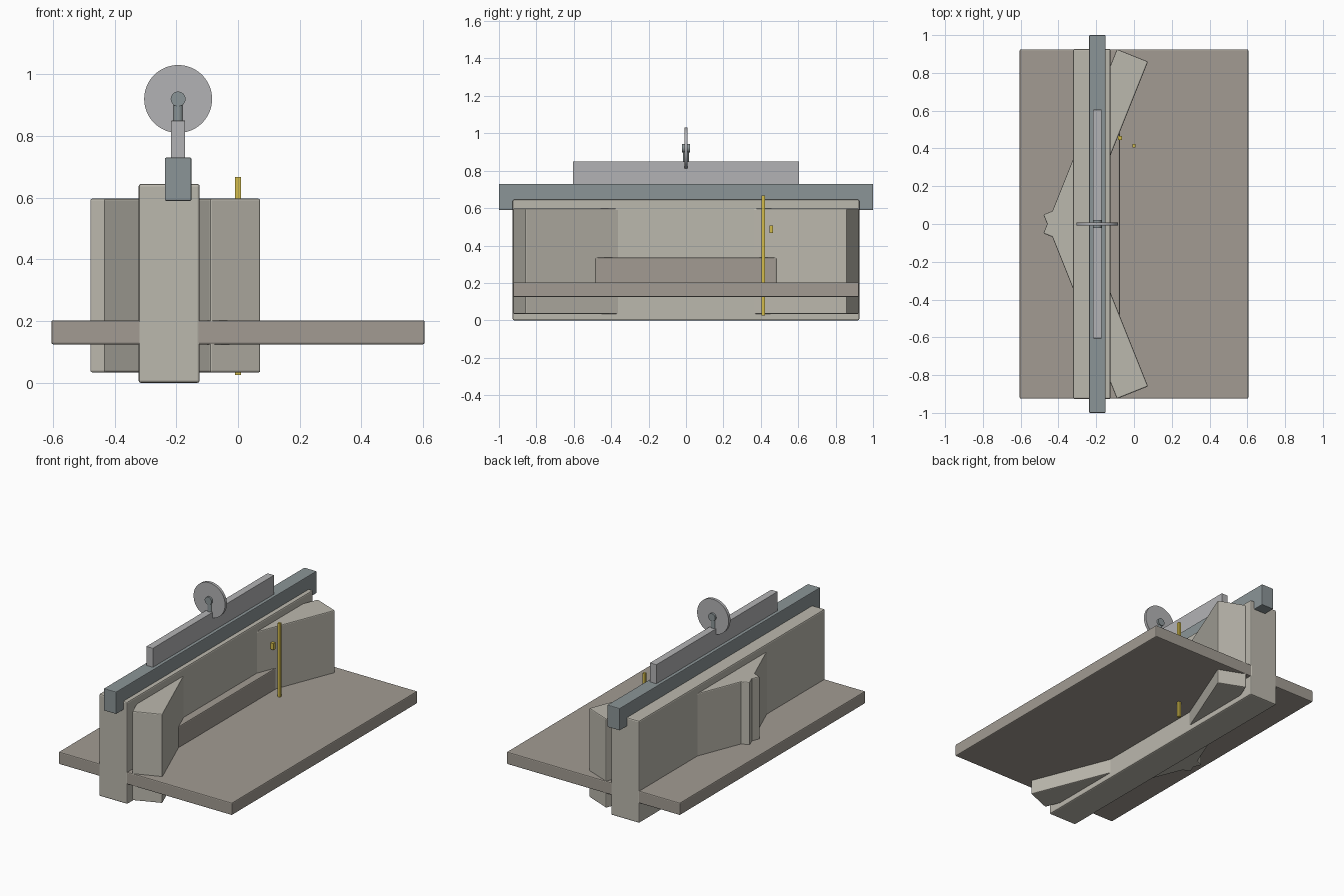
import bpy, math

if "Cube" in bpy.data.objects:
    bpy.data.objects.remove(bpy.data.objects["Cube"])


def material(name, rgb):
    m = bpy.data.materials.new(name)
    m.diffuse_color = (*rgb, 1)
    m.use_nodes = True
    m.node_tree.nodes["Principled BSDF"].inputs["Base Color"].default_value = m.diffuse_color
    return m


CONCRETE = material("pale_concrete", (0.50, 0.48, 0.42))
STONE = material("brown_stone", (0.36, 0.33, 0.29))
STEEL = material("blue_steel", (0.26, 0.30, 0.31))
METAL = material("light_metal", (0.45, 0.45, 0.46))
YELLOW = material("yellow_paint", (0.65, 0.50, 0.07))


def finish(ob, name, mat, bevel):
    ob.name = name
    ob.data.materials.append(mat)
    if bevel:
        mod = ob.modifiers.new("edge_bevel", 'BEVEL')
        mod.width, mod.segments, mod.limit_method = bevel, 2, 'ANGLE'
    return ob


def box(name, x, y, z, mat, bevel=0.006):
    """Box from (min, max) ranges on each axis."""
    bpy.ops.mesh.primitive_cube_add(size=1, location=[sum(r) / 2 for r in (x, y, z)])
    ob = bpy.context.object
    ob.scale = [r[1] - r[0] for r in (x, y, z)]
    bpy.ops.object.transform_apply(location=False, rotation=False, scale=True)
    return finish(ob, name, mat, bevel)


def cylinder(name, radius, depth, loc, mat, rot=(0, 0, 0), verts=48):
    bpy.ops.mesh.primitive_cylinder_add(vertices=verts, radius=radius, depth=depth,
                                        location=loc, rotation=rot)
    bpy.ops.object.shade_smooth_by_angle(angle=math.radians(35))
    return finish(bpy.context.object, name, mat, 0)


# Floor slab, main wall and low sill
box("floor_slab", (-0.605, 0.605), (-0.925, 0.925), (0.125, 0.203), STONE)
box("main_wall", (-0.322, -0.124), (-0.927, 0.927), (0.003, 0.648), CONCRETE, 0.008)
box("sill", (-0.26, -0.075), (-0.485, 0.485), (0.13, 0.335), STONE)

# Two angled gate leaves crossing at the middle
for side, name in ((-1, "front_gate_leaf"), (1, "back_gate_leaf")):
    leaf = box(name, (-0.0885, 0.0885), (-0.525, 0.525), (0.034, 0.597), CONCRETE)
    leaf.location = (-0.203, side * 0.405, leaf.location.z)
    leaf.rotation_euler.z = -side * math.radians(21.8)

# Balance beam and top rail
box("balance_beam", (-0.237, -0.151), (-1, 1), (0.59, 0.73), STEEL, 0.004)
box("top_rail", (-0.217, -0.171), (-0.605, 0.605), (0.725, 0.85), METAL, 0.002)

# Hand wheel with hub and spindle
flat = (math.pi / 2, 0, 0)
cylinder("hand_wheel", 0.11, 0.018, (-0.194, 0, 0.92), METAL, flat, 64)
cylinder("wheel_hub", 0.024, 0.042, (-0.194, 0, 0.92), STEEL, flat, 32)
cylinder("wheel_spindle", 0.017, 0.10, (-0.194, 0, 0.87), STEEL, verts=24)

# Depth gauge and its marker
box("gauge_rod", (-0.009, 0.009), (0.405, 0.423), (0.025, 0.667), YELLOW, 0)
box("gauge_marker", (-0.085, -0.063), (0.446, 0.466), (0.466, 0.506), YELLOW, 0)

# Rest the wall on the ground
bpy.data.objects["main_wall"].location.z -= 0.003
